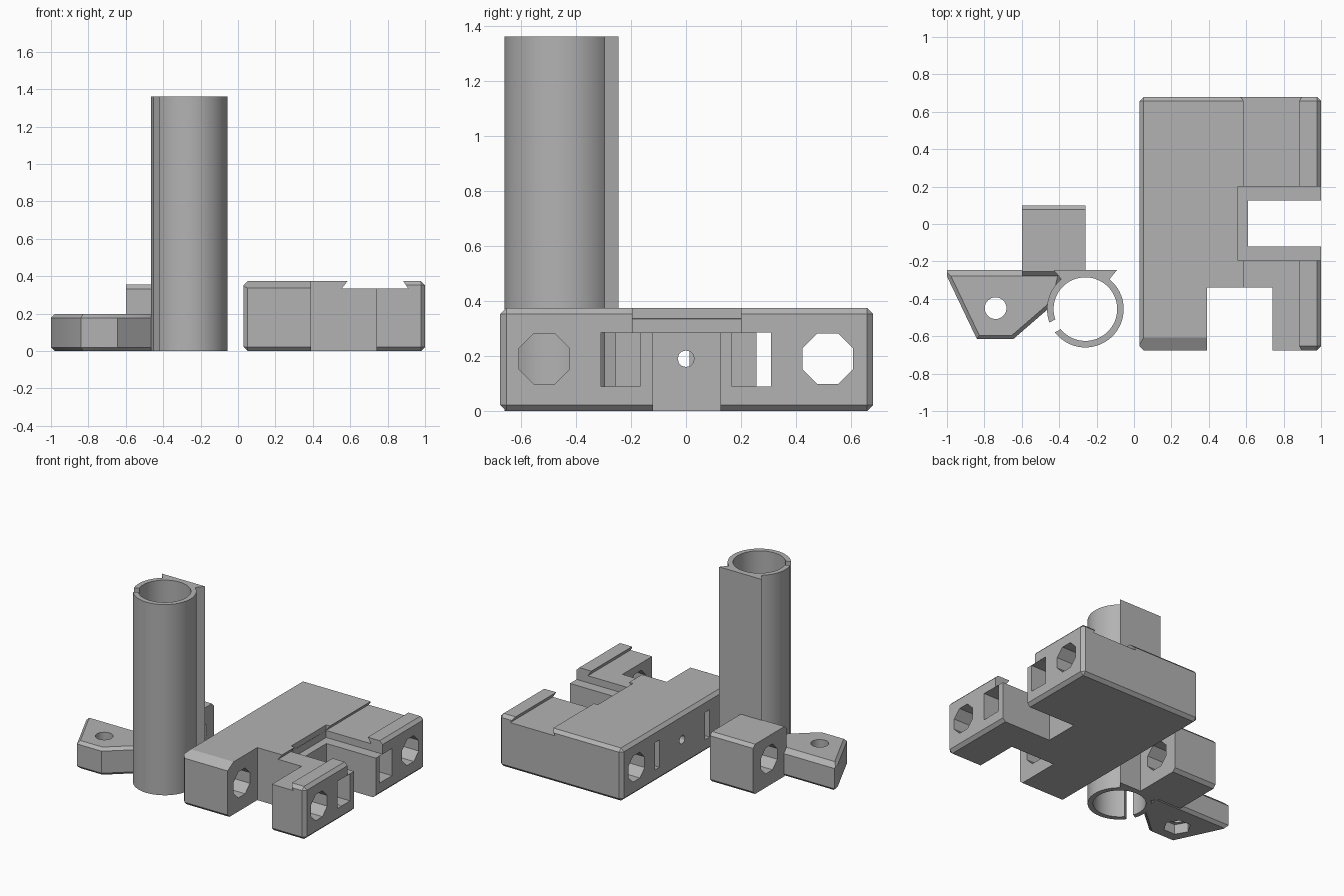
import bpy, bmesh, math
from mathutils import Vector

if "Cube" in bpy.data.objects:
    bpy.data.objects.remove(bpy.data.objects["Cube"])

grey = bpy.data.materials.new("plain_grey")
grey.use_nodes = True
grey.diffuse_color = (0.45, 0.45, 0.45, 1)
grey.node_tree.nodes["Principled BSDF"].inputs["Base Color"].default_value = (0.45, 0.45, 0.45, 1)


def prism(name, axis, pts, lo, hi, chamfer=0.0, rule=None):
    """Extrude a 2D outline along an axis; chamfer edges chosen by a rule."""
    def place(p, d):
        return {"x": (d, p[0], p[1]), "y": (p[0], d, p[1]), "z": (p[0], p[1], d)}[axis]
    bm = bmesh.new()
    base = [bm.verts.new(place(p, lo)) for p in pts]
    top = [bm.verts.new(place(p, hi)) for p in pts]
    bm.faces.new(base)
    bm.faces.new(top)
    for i in range(len(pts)):
        j = (i + 1) % len(pts)
        bm.faces.new((base[i], base[j], top[j], top[i]))
    bmesh.ops.recalc_face_normals(bm, faces=bm.faces)
    if chamfer:
        edges = [e for e in bm.edges if rule is None or rule(e)]
        bmesh.ops.bevel(bm, geom=edges, offset=chamfer, segments=1, affect="EDGES")
    mesh = bpy.data.meshes.new(name)
    bm.to_mesh(mesh)
    bm.free()
    mesh.materials.append(grey)
    ob = bpy.data.objects.new(name, mesh)
    bpy.context.collection.objects.link(ob)
    return ob


def box(name, x, y, z, **kw):
    return prism(name, "z", [(x[0], y[0]), (x[1], y[0]), (x[1], y[1]), (x[0], y[1])], *z, **kw)


def ring(cx, cy, r, n, turn=0.0):
    return [(cx + r * math.cos(turn + math.tau * i / n),
             cy + r * math.sin(turn + math.tau * i / n)) for i in range(n)]


def cut(ob, cutters):
    """Subtract each cutter, then bake the result and drop the cutters."""
    for c in cutters:
        m = ob.modifiers.new("cut", "BOOLEAN")
        m.operation, m.solver, m.object = "DIFFERENCE", "EXACT", c
        c.hide_render = True
    dg = bpy.context.evaluated_depsgraph_get()
    dg.update()
    mesh = bpy.data.meshes.new_from_object(ob.evaluated_get(dg))
    ob.modifiers.clear()
    ob.data = mesh
    for c in cutters:
        bpy.data.objects.remove(c)


def smooth(ob):
    bpy.ops.object.select_all(action="DESELECT")
    ob.select_set(True)
    bpy.context.view_layer.objects.active = ob
    bpy.ops.object.shade_smooth_by_angle(angle=math.radians(30))


def rod_hole(y, z, x0, x1):
    return prism("cutter", "x", ring(y, z, 0.1, 8, math.pi / 8), x0, x1)


def bore(r, n=64):
    return prism("cutter", "z", ring(TX, TY, r, n), -0.1, 1.5)


TX, TY, H = -0.26, -0.455, 1.36

# split tube
tube = prism("tube", "z", ring(TX, TY, 0.205, 64), 0, H)
a = math.radians(209)
along, side = Vector((math.cos(a), math.sin(a))), Vector((-math.sin(a), math.cos(a)))
c = Vector((TX, TY))
slit = [c + along * d + side * s for d, s in ((0.1, -0.03), (0.3, -0.03), (0.3, 0.03), (0.1, 0.03))]
cut(tube, [bore(0.17), prism("cutter", "z", slit, -0.1, 1.5)])
smooth(tube)

# dovetail rail behind the tube
rail = prism("dovetail_rail", "z",
             [(-0.43, -0.245), (-0.09, -0.245), (-0.135, -0.3), (-0.385, -0.3)], 0, H)
cut(rail, [bore(0.172)])

# mounting ear with screw hole and nut trap
ear = prism("mounting_ear", "z",
            [(-1, -0.245), (-1, -0.28), (-0.84, -0.615), (-0.645, -0.615),
             (-0.42, -0.42), (-0.38, -0.245)], 0, 0.197, chamfer=0.02,
            rule=lambda e: abs(e.verts[0].co.z - e.verts[1].co.z) < 0.01)
cut(ear, [bore(0.19),
          prism("cutter", "z", ring(-0.74, -0.45, 0.058, 32), -0.1, 0.3),
          prism("cutter", "z", ring(-0.74, -0.45, 0.09, 6), -0.1, 0.07),
          prism("cutter", "x", [(-0.285, 0.205), (-0.2, 0.205), (-0.2, 0.12)], -1.1, -0.3)])
smooth(ear)

# rod block
rod_block = box("rod_block", (-0.6, -0.26), (-0.275, 0.1), (0, 0.355), chamfer=0.022,
                rule=lambda e: abs(e.verts[0].co.x - e.verts[1].co.x) > 0.1)
cut(rod_block, [rod_hole(-0.08, 0.19, -0.7, -0.1)])

# carriage
carriage = box("carriage", (0.03, 1.0), (-0.675, 0.68), (0, 0.375), chamfer=0.022)
cutters = [
    # dovetail channel
    prism("cutter", "y", [(0.555, 0.335), (0.91, 0.335), (0.88, 0.38), (0.59, 0.38)], -1, 1),
    # front opening
    box("cutter", (0.39, 0.74), (-1, -0.34), (-0.1, 0.5)),
    # bearing pocket with a stepped rim
    box("cutter", (0.61, 1.1), (-0.12, 0.125), (-0.1, 0.5)),
    box("cutter", (0.556, 1.1), (-0.195, 0.2), (0.285, 0.5)),
    # sloped nose on the front left
    prism("cutter", "x", [(-0.605, 0.376), (-0.7, 0.322), (-0.7, 0.4), (-0.605, 0.4)], -0.1, 0.41),
    # centre screw hole
    prism("cutter", "x", ring(0, 0.19, 0.03, 12), -0.1, 0.7),
]
for s in (-1, 1):
    cutters += [
        rod_hole(s * 0.515, 0.19, -0.2, 1.2),
        # strap slot and its window
        box("cutter", (-0.1, 1.1), sorted((s * 0.257, s * 0.308)), (0.09, 0.285)),
        box("cutter", (0.7, 1.1), sorted((s * 0.165, s * 0.307)), (0.091, 0.284)),
    ]
cut(carriage, cutters)
